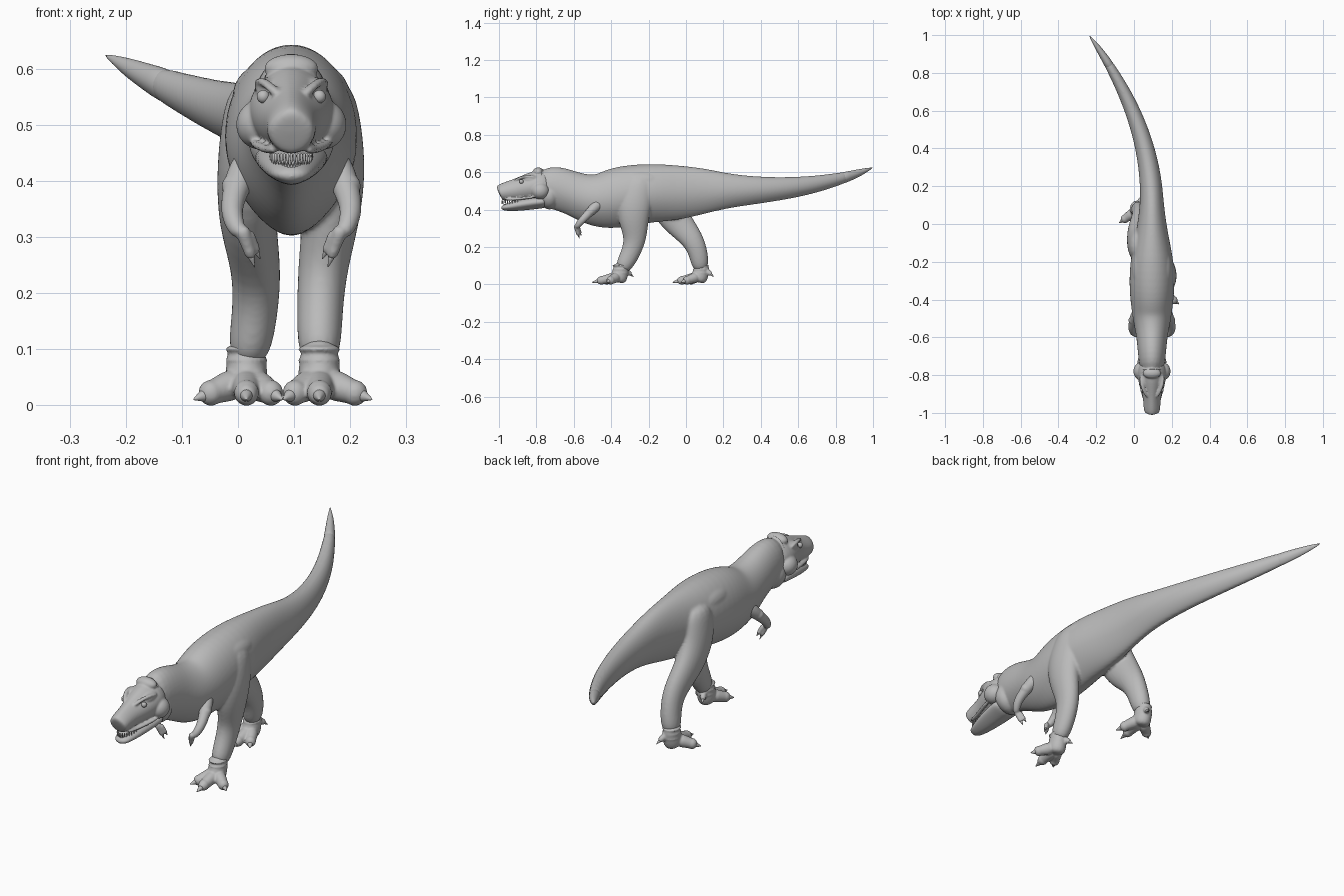
import bpy, bmesh, math
from mathutils import Vector, Matrix

cube = bpy.data.objects.get("Cube")
if cube:
    bpy.data.objects.remove(cube, do_unlink=True)

MID = .095  # sagittal plane of the trunk
X, Y, Z = Matrix.Identity(3)
SIDES = {"left": 1, "right": -1}

skin = bpy.data.materials.new("plain grey")
skin.use_nodes = True
grey = (.5, .5, .5, 1)
skin.diffuse_color = grey
skin.node_tree.nodes["Principled BSDF"].inputs["Base Color"].default_value = grey


def tube(bm, rows, hint, sides=14, pinch=0):
    """Loft (centre, half width, half height) rings; pinch > 0 narrows below, < 0 above."""
    points = [Vector(row[0]) for row in rows]
    rings = []
    for i, (centre, width, height) in enumerate(rows):
        tangent = points[min(i + 1, len(points) - 1)] - points[max(i - 1, 0)]
        side = hint.cross(tangent).normalized()
        up = tangent.cross(side).normalized()
        ring = []
        for k in range(sides):
            angle = math.tau * k / sides
            across, rise = math.cos(angle), math.sin(angle)
            facing = max(0, -rise if pinch > 0 else rise)
            across *= width * (1 - abs(pinch) * facing ** 2)
            ring.append(bm.verts.new(points[i] + side * across + up * rise * height))
        rings.append(ring)
    for near, far in zip(rings, rings[1:]):
        for k in range(sides):
            n = (k + 1) % sides
            bm.faces.new((near[k], near[n], far[n], far[k]))
    bm.faces.new(rings[0])
    bm.faces.new(rings[-1])


def profile(bm, rows, pinch=0):
    """Loft along the trunk from (x, y, top, bottom, half width)."""
    tube(bm, [((x, y, (top + bottom) / 2), width, (top - bottom) / 2)
              for x, y, top, bottom, width in rows], Z, 20, pinch)


def blob(bm, location, size):
    matrix = Matrix.Translation(location) @ Matrix.Diagonal((*size, 1))
    bmesh.ops.create_uvsphere(bm, u_segments=16, v_segments=10, radius=1, matrix=matrix)


def digit(flesh, claws, start, end, thick):
    """A tapering toe or finger with a pointed claw at its end."""
    start, end = Vector(start), Vector(end)
    hint = X if abs(end.x - start.x) < abs(end.z - start.z) else Z
    taper = [(f, thick * (1 - f / 2)) for f in (0, .3, .6, .8)]
    tube(flesh, [(start.lerp(end, f), r, r) for f, r in taper], hint)
    blob(flesh, start.lerp(end, .6), [thick * .75] * 3)
    point = [(f, thick * 1.6 * (1.02 - f)) for f in (.7, .8, .9, 1)]
    tube(claws, [(start.lerp(end, f), r, r) for f, r in point], hint, 8)


def finish(name, bm, voxel=0):
    bmesh.ops.recalc_face_normals(bm, faces=bm.faces[:])
    mesh = bpy.data.meshes.new(name)
    bm.to_mesh(mesh)
    bm.free()
    mesh.materials.append(skin)
    for polygon in mesh.polygons:
        polygon.use_smooth = True
    part = bpy.data.objects.new(name, mesh)
    bpy.context.scene.collection.objects.link(part)
    rounding = part.modifiers.new("Round", 'SUBSURF')
    rounding.levels = rounding.render_levels = 2 if voxel else 1
    if voxel:
        blend = part.modifiers.new("Blend", 'REMESH')
        blend.mode = 'VOXEL'
        blend.voxel_size = voxel
        blend.use_smooth_shade = True
        soften = part.modifiers.new("Soften", 'SMOOTH')
        soften.factor = .5
        soften.iterations = 4


def tail(t):
    """Tail section at t, from the root at 0 to the raised, swung tip at 1."""
    x, y, z = MID - t ** 2 / 3, .1 + .9 * t, .5 + t ** 3 / 8
    left = 1 - t
    height, width = .088 * left ** .6 + .035 * left ** 6, .064 * left ** .55
    return x, y, z + height, z - height, width


# Body: tail, trunk and neck in one loft
bm = bmesh.new()
rows = [tail(k / 10) for k in (8.5, 8, 7, 6, 5, 4, 3, 2, 1, 0)]
rows += [(MID, *row) for row in (
    (-.05, .64, .34, .085), (-.2, .65, .33, .12), (-.35, .635, .3, .122),
    (-.45, .6, .295, .11), (-.52, .59, .32, .1), (-.6, .6, .37, .082),
    (-.7, .64, .4, .075), (-.8, .62, .43, .06))]
profile(bm, rows, .3)

# Striding legs, fused with the body: the left leads, the right trails
girth = (.07, .095, .095, .08, .06, .052, .044)
strides = {"left": (-.23, -.26, -.28, -.28, -.27, -.3, -.35),
           "right": (-.12, -.12, -.1, -.04, .04, .07, .08)}
spreads = {"left": (.06, .07, .077, .07, .055, .05, .05),
           "right": (.06, .07, .077, .08, .06, .065, .08)}
for side, s in SIDES.items():
    leg = []
    for i, (y, out, depth) in enumerate(zip(strides[side], spreads[side], girth)):
        leg.append(((MID + s * out, y, .58 - i * .085), .022 + .38 * depth, depth))
    tube(bm, leg, Y)
    blob(bm, (MID + s * .05, -.46, .46), (.045, .07, .08))    # shoulder
    blob(bm, (MID + s * .045, -.24, .55), (.062, .14, .06))   # hip

# Throat, neck folds and breast keel
blob(bm, (MID, -.73, .475), (.08, .06, .075))
for y, z, width in (-.58, .48, .085), (-.75, .52, .07):
    for shift in (-.02, .02):
        blob(bm, (MID, y + shift, z), (width, .01, .105))
finish("body", bm, .006)

# Slender end of the tail
bm = bmesh.new()
profile(bm, [tail(t) for t in (.8, .85, .9, .95, .999)], .3)
finish("tail_tip", bm)

# Feet: three splayed toes, a rear toe and ankle folds
for side, s in SIDES.items():
    flesh, claws = bmesh.new(), bmesh.new()
    ankle = Vector((MID + s * spreads[side][-1], strides[side][-1], 0))

    def spot(out, back, z):
        return ankle + Vector((s * out, back, z))

    tube(flesh, [(spot(0, .01, .12), .033, .04), (spot(0, 0, .06), .038, .044),
                 (spot(0, -.02, .01), .042, .05)], Y)
    for out, back in (.095, -.075), (0, -.155), (-.065, -.11):
        digit(flesh, claws, spot(out / 6, -.02, .04), spot(out, back, .01), .031)
    digit(flesh, claws, spot(0, .01, .09), spot(-.03, .07, .04), .018)
    for z in (.06, .08, .1):
        blob(flesh, spot(0, 0, z), (.039, .045, .009))
    finish(side + "_foot", flesh, .004)
    finish(side + "_toe_claws", claws)

# Small arms with two clawed fingers
for side, s in SIDES.items():
    flesh, claws = bmesh.new(), bmesh.new()

    def reach(out, y, z):
        return Vector((MID + s * out, y, z))

    joints = ((.06, -.45, .45), (.09, -.49, .41), (.1, -.52, .38), (.11, -.56, .34), (.09, -.59, .3))
    radii = [.034 * .83 ** i for i in range(len(joints))]
    tube(flesh, [(reach(*joint), r, r) for joint, r in zip(joints, radii)], X)
    blob(flesh, reach(.1, -.51, .39), (.025, .024, .024))
    digit(flesh, claws, reach(.09, -.59, .32), reach(.065, -.57, .245), .015)
    digit(flesh, claws, reach(.08, -.58, .31), reach(.055, -.56, .26), .013)
    finish(side + "_arm", flesh, .004)
    finish(side + "_finger_claws", claws)

# Skull with crown, jowls, nostrils, brows and lips
bm = bmesh.new()
profile(bm, [(MID, y, top, .447, width) for y, top, width in (
    (-.72, .6, .06), (-.78, .62, .082), (-.85, .59, .07), (-.91, .565, .048),
    (-.97, .545, .045), (-.99, .535, .042), (-1, .525, .037))], -.3)
blob(bm, (MID, -.79, .6), (.05, .03, .026))
for s in SIDES.values():
    blob(bm, (MID + s * .055, -.78, .5), (.045, .05, .045))
    blob(bm, (MID + s * .04, -.82, .56), (.025, .05, .025))
    blob(bm, (MID + s * .02, -.97, .52), (.012, .016, .012))
    for ridge in (((.02, -.92, .55), (.04, -.89, .57), (.055, -.85, .58), (.06, -.8, .57)),
                  ((.03, -.97, .455), (.04, -.92, .455), (.055, -.87, .46), (.07, -.8, .47))):
        tube(bm, [((MID + s * x, y, z), .01, .008) for x, y, z in ridge], Z, 8)
finish("skull", bm, .004)

# Lower jaw and mouth lining
bm = bmesh.new()
steps = [k / 5 for k in range(6)]
profile(bm, [(MID, -.74 - t / 4, .475 - .055 * t ** 2, .41 - .03 * t * (1 - t ** 4 / 2),
              .068 - .04 * t ** 2) for t in steps], .4)
blob(bm, (MID, -.86, .44), (.035, .08, .018))
finish("lower_jaw", bm, .004)

# Eyes
for side, s in SIDES.items():
    bm = bmesh.new()
    blob(bm, (MID + s * .05, -.88, .55), [.012] * 3)
    finish(side + "_eye", bm)

# Teeth along both jaws
bm = bmesh.new()
count = 18
for k in range(count + 1):
    angle = math.pi * k / count
    for width, depth, base, tip in (.036, .085, .45, .428), (.03, .075, .414, .434):
        x, y = MID + width * math.cos(angle), -.9 - depth * math.sin(angle)
        heights = [base + (tip - base) * f for f in (0, .5, 1)]
        tube(bm, [((x, y, z), r, r) for z, r in zip(heights, (.004, .003, .001))], Y, 6)
finish("teeth", bm)
